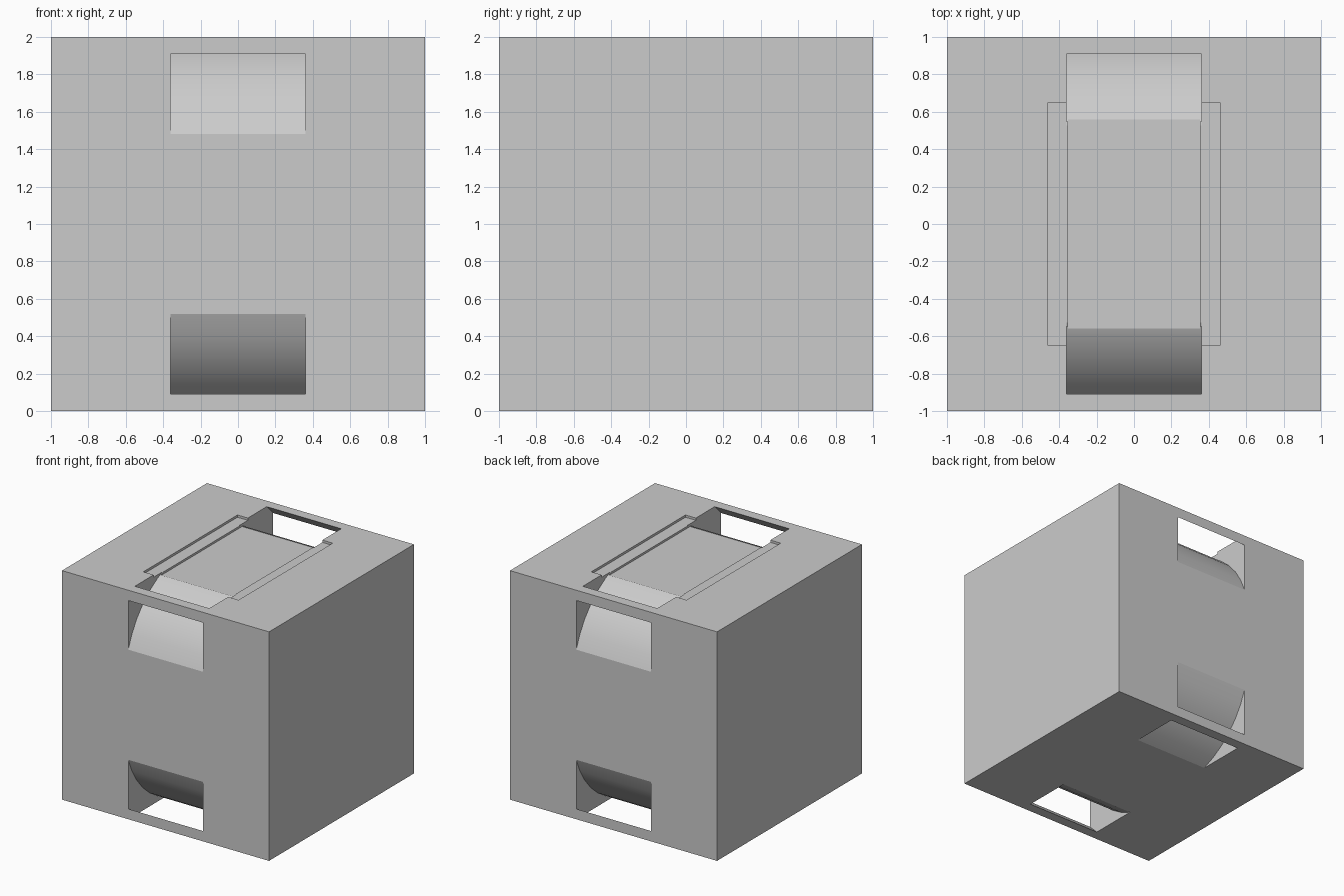
import bpy, bmesh, math

old = bpy.data.objects.get("Cube")
if old:
    bpy.data.objects.remove(old, do_unlink=True)

grey = bpy.data.materials.new("plain grey")
grey.use_nodes = True
GREY = (0.6, 0.6, 0.6, 1)
grey.diffuse_color = GREY
grey.node_tree.nodes["Principled BSDF"].inputs["Base Color"].default_value = GREY


def prism(name, profile, half_width):
    """Extrude a (y, z) outline along x, centred on x = 0."""
    bm = bmesh.new()
    face = bm.faces.new([bm.verts.new((-half_width, y, z)) for y, z in profile])
    out = bmesh.ops.extrude_face_region(bm, geom=[face])
    verts = [g for g in out["geom"] if isinstance(g, bmesh.types.BMVert)]
    bmesh.ops.translate(bm, verts=verts, vec=(2 * half_width, 0, 0))
    bmesh.ops.recalc_face_normals(bm, faces=bm.faces)
    mesh = bpy.data.meshes.new(name)
    bm.to_mesh(mesh)
    bm.free()
    mesh.materials.append(grey)
    obj = bpy.data.objects.new(name, mesh)
    bpy.context.collection.objects.link(obj)
    return obj


def box_outline(half_y, low, high):
    return [(-half_y, low), (half_y, low), (half_y, high), (-half_y, high)]


def cut(target, cutter):
    cutter.hide_render = True
    mod = target.modifiers.new("cut", "BOOLEAN")
    mod.operation, mod.solver, mod.object = "DIFFERENCE", "EXACT", cutter
    bpy.context.view_layer.objects.active = target
    bpy.ops.object.modifier_apply(modifier=mod.name)
    bpy.data.objects.remove(cutter, do_unlink=True)


# Solid cube body
body = prism("cube_body", box_outline(1, 0, 2), 1)

# Shallow stepped recess on the top
cut(body, prism("recess_cutter", box_outline(0.65, 1.98, 2.1), 0.46))
cut(body, prism("panel_cutter", box_outline(0.56, 1.962, 2.1), 0.353))

# Curved strap slots through four edges; outline measured inward from the edge
SLOT, BAR, OUT = 0.52, 0.09, 0.05
CENTRE, RADIUS, STEPS = 0.793, 0.839, 6
start = math.atan2(CENTRE - SLOT, CENTRE)
sweep = math.pi / 2 - 2 * start
arc = []
for i in range(STEPS + 1):
    a = start + sweep * i / STEPS
    arc.append((CENTRE - RADIUS * math.cos(a), CENTRE - RADIUS * math.sin(a)))
outline = [(BAR, -OUT), (BAR, 0), (0, BAR), (-OUT, BAR), (-OUT, SLOT)]
outline += arc + [(SLOT, -OUT)]

for side in (-1, 1):
    for up in (-1, 1):
        profile = [(side * (1 - u), 1 + up * (1 - v)) for u, v in outline]
        cut(body, prism("slot_cutter", profile, 0.36))

# Smooth the curved slot walls, keep the rest crisp
bpy.ops.object.select_all(action="DESELECT")
body.select_set(True)
bpy.context.view_layer.objects.active = body
bpy.ops.object.shade_smooth_by_angle(angle=math.radians(15))
